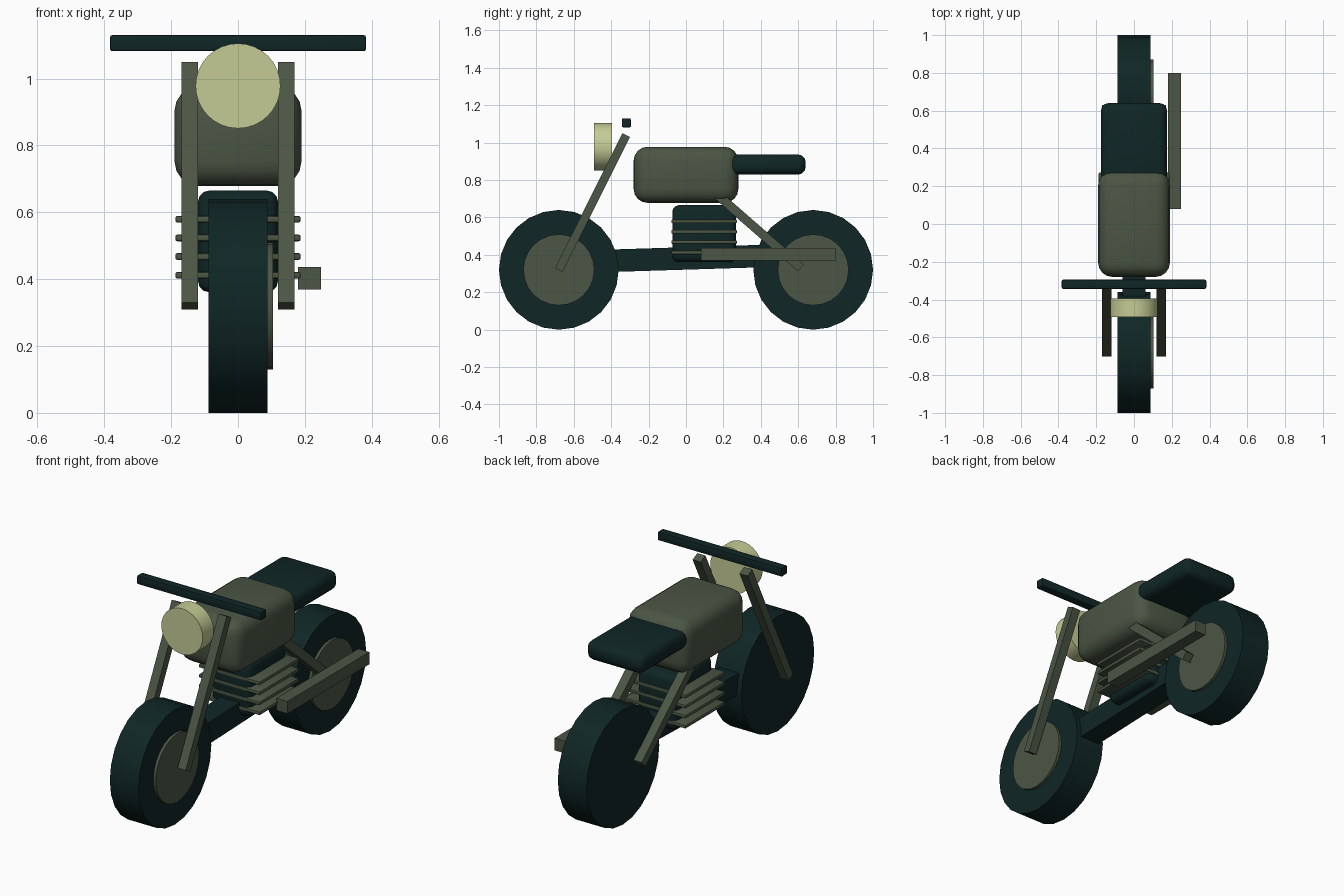
import bpy, math
from mathutils import Vector

if "Cube" in bpy.data.objects:
    bpy.data.objects.remove(bpy.data.objects["Cube"])


def material(name, rgb):
    m = bpy.data.materials.new(name)
    m.diffuse_color = (*rgb, 1)
    m.use_nodes = True
    m.node_tree.nodes["Principled BSDF"].inputs["Base Color"].default_value = m.diffuse_color
    return m


DARK = material("dark_teal", (0.005, 0.019, 0.019))
OLIVE = material("olive_grey", (0.070, 0.092, 0.058))
LAMP = material("pale_yellow", (0.56, 0.60, 0.30))


def finish(ob, name, mat):
    ob.name = name
    ob.data.materials.append(mat)
    bpy.ops.object.transform_apply(location=False, rotation=False, scale=True)
    return ob


def box(name, mat, centre, size, bevel=0.0, segments=3, tilt=0.0):
    bpy.ops.mesh.primitive_cube_add(size=1, location=centre, rotation=(tilt, 0, 0))
    ob = bpy.context.object
    ob.scale = size
    finish(ob, name, mat)
    if bevel:
        mod = ob.modifiers.new("rounded", 'BEVEL')
        mod.width = bevel
        mod.segments = segments
        bpy.ops.object.modifier_apply(modifier=mod.name)
        bpy.ops.object.shade_smooth_by_angle(angle=math.radians(35))
    return ob


def beam(name, mat, x, start, end, width, height):
    # square bar in the y-z plane between two (y, z) points
    a, b = Vector(start), Vector(end)
    d, mid = b - a, (a + b) / 2
    return box(name, mat, (x, mid.x, mid.y), (width, d.length, height),
               tilt=math.atan2(d.y, d.x))


def disc(name, mat, centre, radius, depth, rotation, sides=24):
    bpy.ops.mesh.primitive_cylinder_add(vertices=sides, radius=radius, depth=depth,
                                        location=centre, rotation=rotation)
    finish(bpy.context.object, name, mat)
    bpy.ops.object.shade_smooth_by_angle(angle=math.radians(35))


# wheels, with a hub plate on the right side only
SIDEWAYS = (0, math.pi / 2, 0)
for label, y in (("front", -0.68), ("rear", 0.68)):
    disc(label + "_tyre", DARK, (0, y, 0.32), 0.32, 0.176, SIDEWAYS)
    disc(label + "_hub", OLIVE, (0.07, y, 0.32), 0.19, 0.068, SIDEWAYS)

# lower frame bar
beam("frame_bar", DARK, 0, (-0.48, 0.366), (0.48, 0.396), 0.12, 0.12)

# engine and cooling fins
box("engine", DARK, (0, 0.097, 0.513), (0.24, 0.34, 0.305), 0.035)
for i in range(4):
    box(f"engine_fin_{i + 1}", OLIVE, (0, 0.097, 0.412 + 0.0557 * i),
        (0.375, 0.35, 0.02), 0.006, 2)

# tank and seat
box("tank", OLIVE, (0, 0, 0.828), (0.38, 0.56, 0.30), 0.075, 4)
box("seat", DARK, (0, 0.40, 0.883), (0.35, 0.48, 0.107), 0.04, 3)

# fork legs and rear struts
for side, x in (("left", -0.144), ("right", 0.144)):
    beam(side + "_fork", OLIVE, x, (-0.68, 0.32), (-0.32, 1.04), 0.05, 0.046)
    beam(side + "_rear_strut", OLIVE, x, (0.615, 0.33), (0.14, 0.745), 0.05, 0.048)

# handlebar, headlight, exhaust
box("handlebar", DARK, (0, -0.319, 1.106), (0.765, 0.048, 0.048), 0.006, 2)
disc("headlight", LAMP, (0, -0.443, 0.978), 0.127, 0.097, (math.pi / 2, 0, 0), 32)
box("exhaust", OLIVE, (0.214, 0.44, 0.403), (0.068, 0.72, 0.068))
